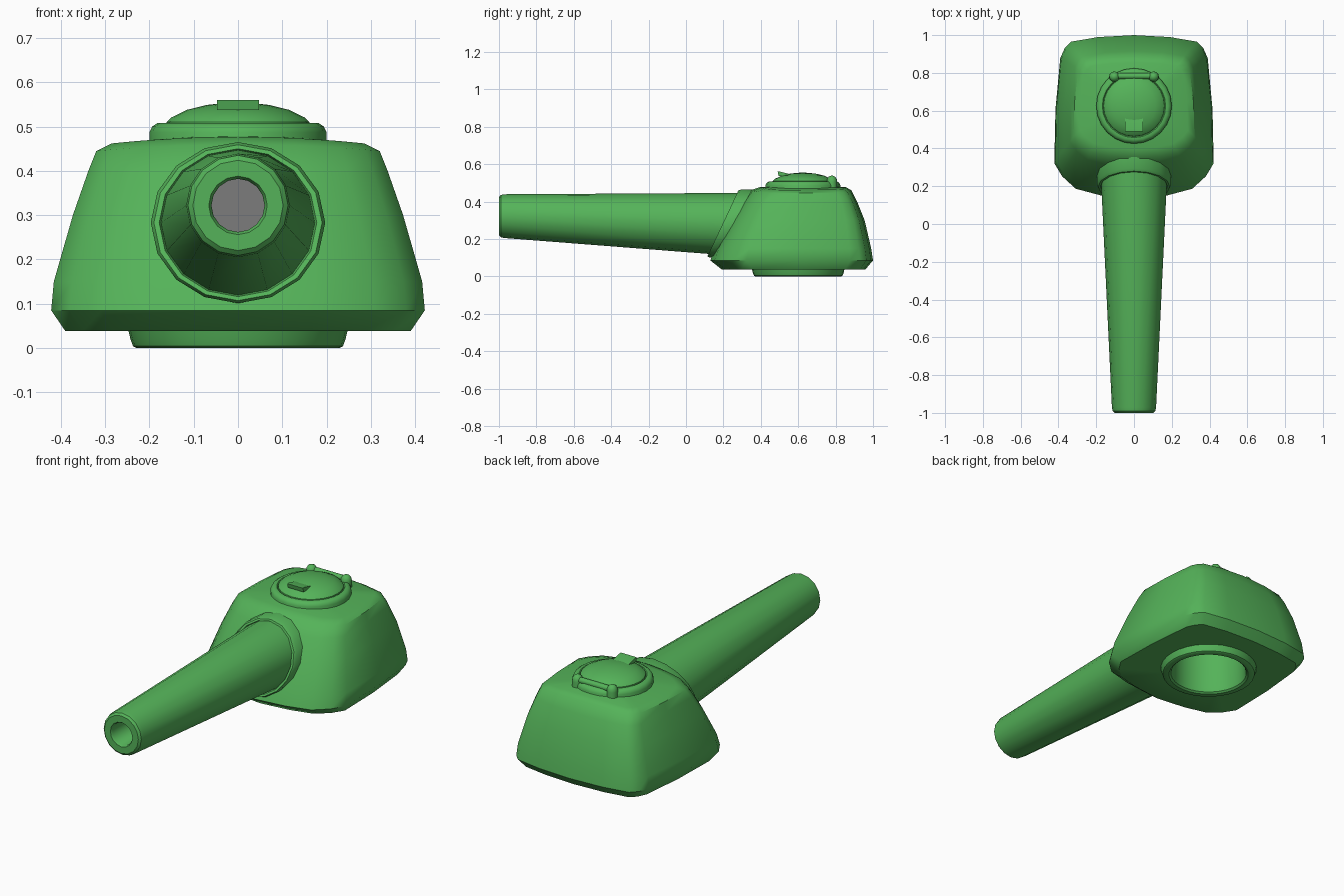
import bpy, math
from mathutils import Vector

if "Cube" in bpy.data.objects:
    bpy.data.objects.remove(bpy.data.objects["Cube"])

green = bpy.data.materials.new("green_paint")
green.diffuse_color = (0.09, 0.45, 0.1, 1)
green.use_nodes = True
green.node_tree.nodes["Principled BSDF"].inputs["Base Color"].default_value = green.diffuse_color
grey = bpy.data.materials.new("bore_grey")
grey.diffuse_color = (0.2, 0.2, 0.2, 1)
grey.use_nodes = True
grey.node_tree.nodes["Principled BSDF"].inputs["Base Color"].default_value = grey.diffuse_color


def finish(ob, angle=35, mat=green):
    ob.data.materials.clear()
    ob.data.materials.append(mat)
    bpy.ops.object.select_all(action='DESELECT')
    ob.select_set(True)
    bpy.context.view_layer.objects.active = ob
    bpy.ops.object.mode_set(mode='EDIT')
    bpy.ops.mesh.select_all(action='SELECT')
    bpy.ops.mesh.normals_make_consistent(inside=False)
    bpy.ops.object.mode_set(mode='OBJECT')
    bpy.ops.object.shade_smooth_by_angle(angle=math.radians(angle))
    return ob


def loft(name, rings, start=None, end=None, angle=35):
    """Skin closed rings; start / end are optional fan-cap centre points."""
    n = len(rings[0])
    verts = [tuple(p) for r in rings for p in r]
    faces = [(k * n + i, k * n + (i + 1) % n, (k + 1) * n + (i + 1) % n, (k + 1) * n + i)
             for k in range(len(rings) - 1) for i in range(n)]
    for centre, base in ((start, 0), (end, (len(rings) - 1) * n)):
        if centre:
            verts.append(centre)
            faces += [(base + i, base + (i + 1) % n, len(verts) - 1) for i in range(n)]
    me = bpy.data.meshes.new(name)
    me.from_pydata(verts, [], faces)
    ob = bpy.data.objects.new(name, me)
    bpy.context.collection.objects.link(ob)
    return finish(ob, angle)


def circle(cx, cy, z, r, n):
    return [(cx + r * math.cos(2 * math.pi * i / n), cy + r * math.sin(2 * math.pi * i / n), z)
            for i in range(n)]


def oval(y, z, rx, rz, slope=0.0, n=16):
    """Upright ring facing -y, leaning back by slope."""
    out = []
    for i in range(n):
        a = 2 * math.pi * i / n
        dz = rz * math.sin(a)
        out.append((rx * math.cos(a), y + slope * dz, z + dz))
    return out


# Turret body: rounded-corner outlines stacked upward
def outline(z, w, yf, yb, crown=0.0):
    d = yb - yf
    half = [(0, yf), (0.42 * w, yf + 0.025 * d), (0.73 * w, yf + 0.065 * d), (0.9 * w, yf + 0.14 * d),
            (w, yf + 0.22 * d), (0.985 * w, yf + 0.55 * d), (0.925 * w, yf + 0.86 * d),
            (0.87 * w, yf + 0.92 * d), (0.79 * w, yf + 0.96 * d), (0.45 * w, yf + 0.988 * d), (0, yb)]
    pts = half + [(-x, y) for x, y in half[-2:0:-1]]
    return [(x, y, z + crown * (1 - (x / w) ** 2)) for x, y in pts]


levels = [(0.038, 0.39, 0.19, 0.96), (0.085, 0.422, 0.13, 1.0), (0.15, 0.416, 0.155, 0.99),
          (0.30, 0.373, 0.235, 0.955), (0.40, 0.338, 0.30, 0.915), (0.445, 0.32, 0.345, 0.885, 0.015),
          (0.462, 0.285, 0.395, 0.855, 0.015)]
hole_y = 0.6
body_rings = [outline(*l) for l in levels]
# The underside closes inward onto the open turret basket
lip = [(hole_y, 0.21)]
n = len(body_rings[0])
under = [(0.21 * math.cos(a), hole_y + 0.21 * math.sin(a), 0.038)
         for a in (-math.pi / 2 + 2 * math.pi * i / n for i in range(n))]
loft("turret_body", [under] + body_rings, end=(0, 0.625, 0.485), angle=40)

# Turret ring with deep opening underneath
profile = [(0.25, 0.05), (0.243, 0.02), (0.237, 0.004), (0.23, 0.0), (0.205, 0.0), (0.195, 0.008),
           (0.19, 0.03), (0.19, 0.32)]
loft("turret_ring", [circle(0, hole_y, z, r, 32) for r, z in profile], end=(0, hole_y, 0.32))

# Mantlet collar hugging the sloped front
S = 0.47
loft("mantlet_collar", [oval(0.27, 0.283, 0.197, 0.182, S), oval(0.21, 0.283, 0.197, 0.182, S),
                        oval(0.197, 0.283, 0.19, 0.176, S), oval(0.197, 0.283, 0.178, 0.167, S),
                        oval(0.22, 0.283, 0.17, 0.16, S)])

# Tapered gun barrel with a bored muzzle
loft("gun_barrel", [oval(0.26, 0.282, 0.176, 0.166, S), oval(0.2, 0.283, 0.173, 0.163, S),
                    oval(-0.97, 0.322, 0.117, 0.117), oval(-0.99, 0.322, 0.113, 0.113),
                    oval(-1.0, 0.322, 0.102, 0.102), oval(-1.0, 0.322, 0.066, 0.066),
                    oval(-0.99, 0.322, 0.06, 0.06), oval(-0.5, 0.322, 0.06, 0.06)],)
bpy.ops.mesh.primitive_circle_add(vertices=16, radius=0.06, fill_type='NGON',
                                  location=(0, -0.5, 0.322), rotation=(math.pi / 2, 0, 0))
bore = bpy.context.object
bore.name = "bore_end"
bore.data.materials.append(grey)

# Commander's hatch: rim and domed lid
hy = 0.625
rim = [(0.2, 0.44), (0.2, 0.487), (0.194, 0.5), (0.182, 0.508), (0.168, 0.508), (0.163, 0.503)]
loft("hatch_rim", [circle(0, hy, z, r, 24) for r, z in rim], end=(0, hy, 0.503))
lid = [(0.163, 0.495), (0.161, 0.51), (0.15, 0.521), (0.115, 0.538), (0.07, 0.549), (0.03, 0.5535)]
loft("hatch_lid", [circle(0, hy, z, r, 24) for r, z in lid], end=(0, hy, 0.555))

# Hatch handle: small wedge rising toward the front
side = [(0.495, 0.537), (0.49, 0.56), (0.503, 0.56), (0.56, 0.546), (0.56, 0.537)]
loft("hatch_handle", [[(x, y, z) for y, z in side] for x in (-0.047, 0.047)],
     start=(-0.047, 0.515, 0.545), end=(0.047, 0.515, 0.545))

# Hatch hinge: bar between two rounded knuckles
bpy.ops.mesh.primitive_cylinder_add(vertices=12, radius=0.016, depth=0.2,
                                    location=(0, 0.783, 0.512), rotation=(0, math.pi / 2, 0))
bpy.context.object.name = "hinge_bar"
finish(bpy.context.object)
for s, label in ((-1, "left"), (1, "right")):
    x = s * 0.104
    dome = [(0.028, 0.45), (0.028, 0.505), (0.026, 0.52), (0.018, 0.532), (0.009, 0.537)]
    loft("hinge_knuckle_" + label, [circle(x, 0.78, z, r, 12) for r, z in dome], end=(x, 0.78, 0.539))
